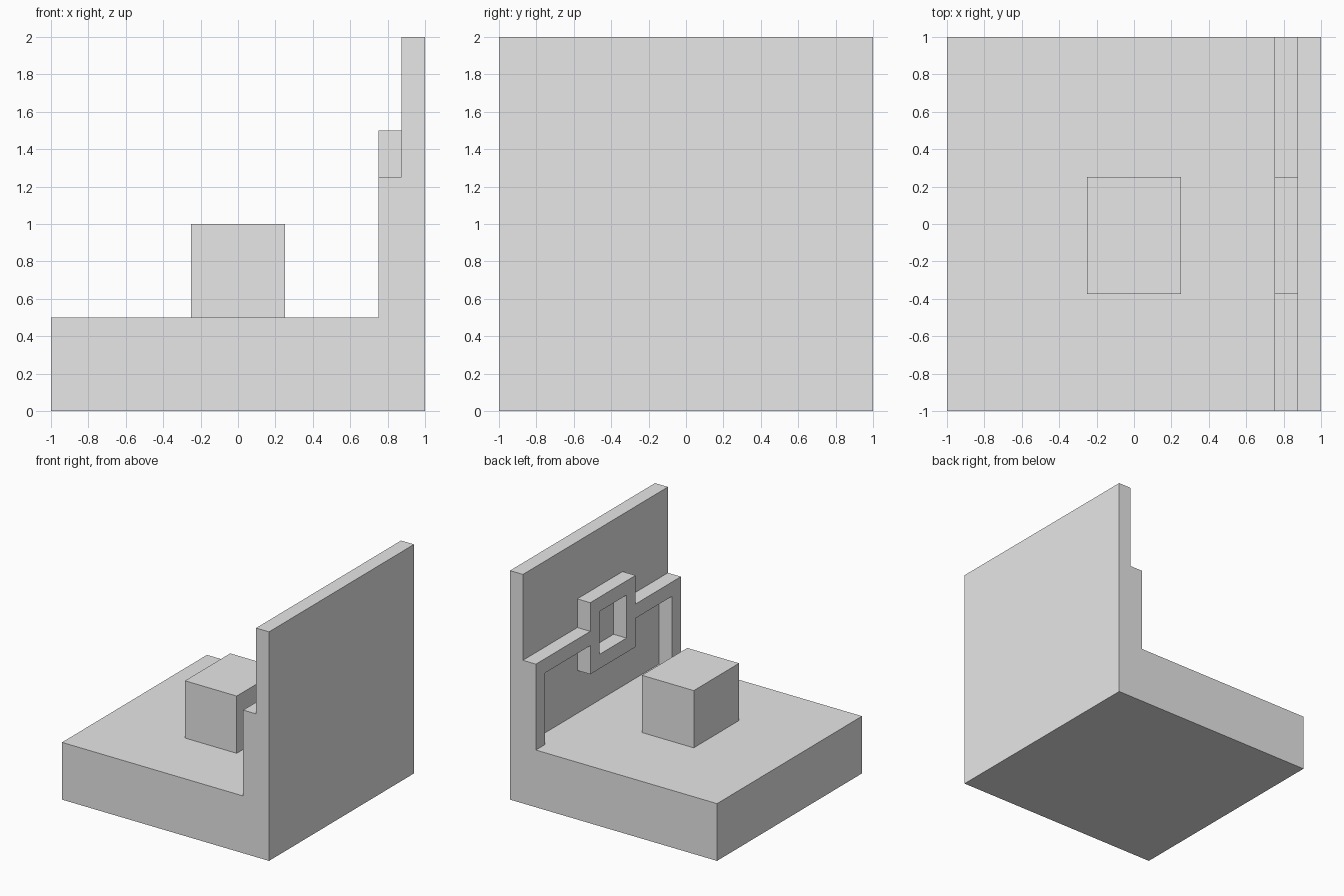
import bpy
import bmesh

default_cube = bpy.data.objects.get("Cube")
if default_cube:
    bpy.data.objects.remove(default_cube, do_unlink=True)

grey = bpy.data.materials.new("light_grey")
grey.use_nodes = True
COLOUR = (0.8, 0.8, 0.8, 1)
grey.diffuse_color = COLOUR
grey.node_tree.nodes["Principled BSDF"].inputs["Base Color"].default_value = COLOUR


def prism(name, outline, axis, start, end):
    """Extrude a 2D outline along x (outline in y, z) or y (outline in x, z)."""
    def place(a, b):
        return (start, a, b) if axis == "x" else (a, start, b)

    bm = bmesh.new()
    face = bm.faces.new([bm.verts.new(place(a, b)) for a, b in outline])
    extruded = bmesh.ops.extrude_face_region(bm, geom=[face])["geom"]
    depth = end - start
    bmesh.ops.translate(bm, vec=(depth, 0, 0) if axis == "x" else (0, depth, 0),
                        verts=[v for v in extruded if isinstance(v, bmesh.types.BMVert)])
    bmesh.ops.recalc_face_normals(bm, faces=bm.faces)
    mesh = bpy.data.meshes.new(name)
    bm.to_mesh(mesh)
    bm.free()
    mesh.materials.append(grey)
    obj = bpy.data.objects.new(name, mesh)
    bpy.context.collection.objects.link(obj)
    return obj


def rectangle(a0, a1, b0, b1):
    return [(a0, b0), (a1, b0), (a1, b1), (a0, b1)]


FLOOR = 0.5        # top of the base slab
FACE = 0.75        # front of the raised frame
WALL = 0.875       # inner face of the wall
BAR = 0.125        # thickness of frame members

# Base slab and wall as one L-shaped profile
prism("base_and_wall",
      [(-1, 0), (1, 0), (1, 2), (WALL, 2), (WALL, FLOOR), (-1, FLOOR)],
      "y", -1, 1)

# Block standing on the base
prism("block", rectangle(-0.25, 0.25, FLOOR, 1), "y", -0.375, 0.25)

# Raised frame on the wall: posts, rail and square ring as one outline
RAIL_TOP, RAIL_BOTTOM = 1.25, 1.125
RING_Y0, RING_Y1, RING_Z0, RING_Z1 = -0.375, 0.25, 0.875, 1.5
frame = prism("wall_frame", [
    (-1, FLOOR), (BAR - 1, FLOOR), (BAR - 1, RAIL_BOTTOM),
    (RING_Y0, RAIL_BOTTOM), (RING_Y0, RING_Z0),
    (RING_Y1, RING_Z0), (RING_Y1, RAIL_BOTTOM),
    (1 - BAR, RAIL_BOTTOM), (1 - BAR, FLOOR), (1, FLOOR), (1, RAIL_TOP),
    (RING_Y1, RAIL_TOP), (RING_Y1, RING_Z1),
    (RING_Y0, RING_Z1), (RING_Y0, RAIL_TOP), (-1, RAIL_TOP),
], "x", FACE, WALL)

# Opening through the square ring
cutter = prism("ring_opening_cutter",
               rectangle(RING_Y0 + BAR, RING_Y1 - BAR, RING_Z0 + BAR, RING_Z1 - BAR),
               "x", FACE - BAR, WALL + BAR)
opening = frame.modifiers.new("ring_opening", "BOOLEAN")
opening.operation = "DIFFERENCE"
opening.solver = "EXACT"
opening.object = cutter

# Bake the cut and drop the cutter
bpy.context.view_layer.objects.active = frame
bpy.ops.object.modifier_apply(modifier=opening.name)
bpy.data.objects.remove(cutter, do_unlink=True)
